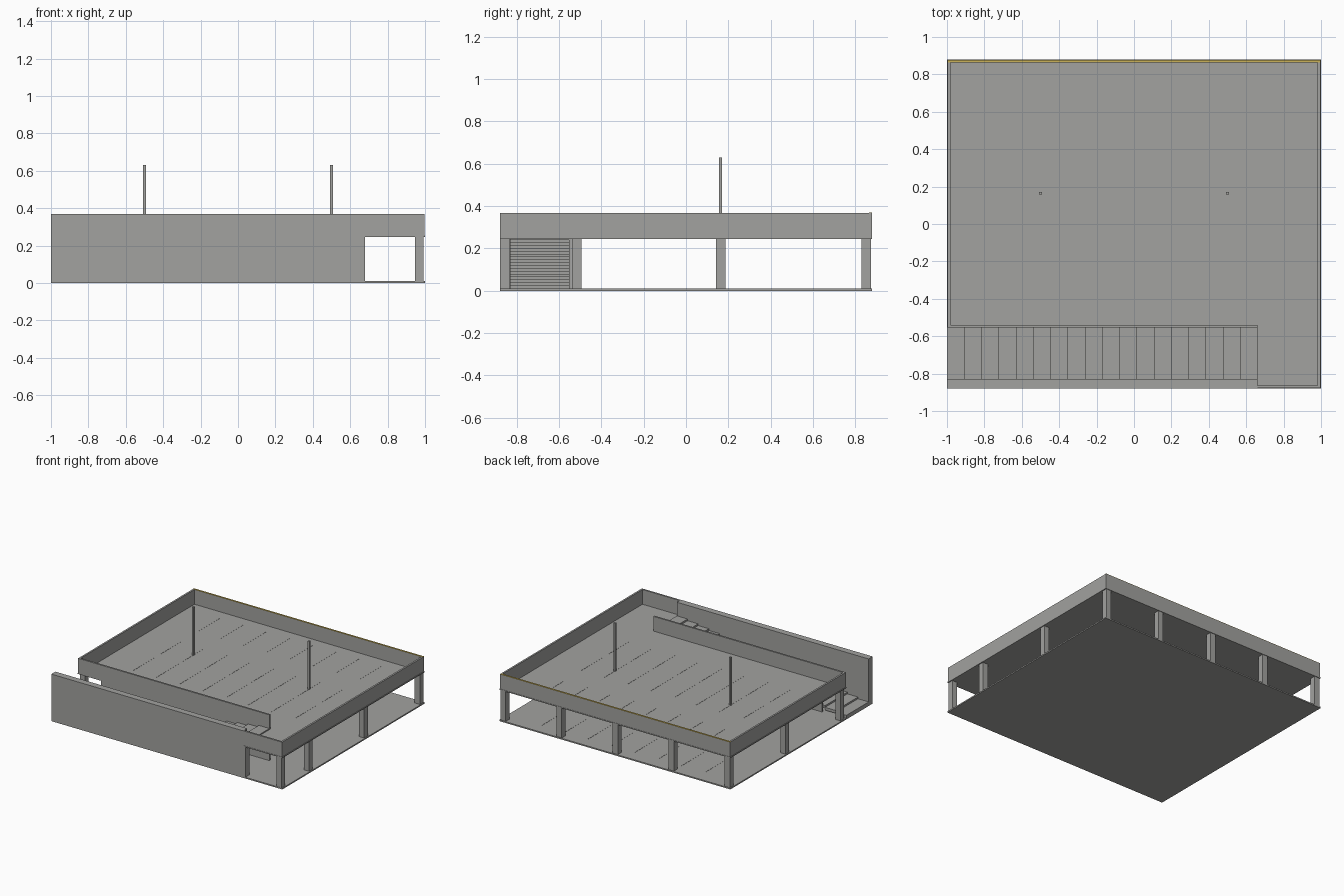
import bpy

cube = bpy.data.objects.get("Cube")
if cube:
    bpy.data.objects.remove(cube, do_unlink=True)


def make_material(name, color):
    mat = bpy.data.materials.new(name)
    mat.use_nodes = True
    mat.diffuse_color = (*color, 1)
    mat.node_tree.nodes["Principled BSDF"].inputs["Base Color"].default_value = (*color, 1)
    return mat


CONCRETE = make_material("concrete grey", (0.36, 0.36, 0.348))
YELLOW = make_material("dull yellow", (0.6, 0.45, 0.1))


def box(name, x, y, z, mat=CONCRETE):
    """Box spanning the (low, high) range on each axis."""
    verts = [(a, b, c) for a in x for b in y for c in z]
    faces = [(0, 1, 3, 2), (4, 6, 7, 5), (0, 4, 5, 1),
             (2, 3, 7, 6), (0, 2, 6, 4), (1, 5, 7, 3)]
    mesh = bpy.data.meshes.new(name)
    mesh.from_pydata(verts, [], faces)
    mesh.materials.append(mat)
    obj = bpy.data.objects.new(name, mesh)
    bpy.context.collection.objects.link(obj)
    return obj


# Main levels and plan limits
W, D = 1.0, 0.88
FLOOR, UNDER, DECK, TOP = 0.01, 0.245, 0.253, 0.368
RAMP_END, RAMP_FRONT, RAMP_BACK = 0.66, -0.83, -0.554
WALL = 0.014

# Ground slab and upper deck, which leaves the ramp well open
box("ground_slab", (-W, W), (-D, D), (0, FLOOR))
box("upper_deck", (-W, W), (RAMP_BACK, D), (UNDER, DECK))
box("ramp_landing", (RAMP_END, W), (-D, RAMP_BACK), (UNDER, DECK))

# Parapets around the deck, set slightly inside its lip
E, F = W - 0.004, D - 0.002
box("right_parapet", (E - WALL, E), (-F, F), (DECK, TOP))
box("left_parapet", (-E, -E + WALL), (RAMP_BACK, F), (DECK, TOP))
box("back_parapet", (-E, E), (F - WALL, F), (DECK, TOP - 0.002))
box("back_parapet_cap", (-E, E), (F - WALL, F), (TOP - 0.002, TOP + 0.001), YELLOW)
box("front_parapet", (RAMP_END, E - WALL), (-F, -F + WALL), (DECK, TOP))

# Walls on both sides of the ramp; the lower inner wall stops short of the entrance
INNER = (RAMP_BACK, RAMP_BACK + WALL)
box("front_ramp_wall", (-W, RAMP_END), (-D, RAMP_FRONT), (0, TOP))
box("front_wall_end", (RAMP_END, RAMP_END + 0.02), (-D, RAMP_FRONT), (0, UNDER))
box("inner_ramp_parapet", (-E + WALL, RAMP_END), INNER, (DECK, TOP))
box("inner_ramp_wall", (-0.8, RAMP_END), INNER, (FLOOR, UNDER))

# Ramp of overlapping planks rising towards the right
STEPS = 18
run = (RAMP_END + W) / STEPS
rise = (DECK - FLOOR) / STEPS
for i in range(STEPS):
    x, z = -W + i * run, FLOOR + i * rise
    box("ramp_plank", (x, x + run), (RAMP_FRONT, RAMP_BACK), (z, z + 0.022))

# Perimeter columns
C = 0.045


def column(name, x, y):
    box(name, (x - C / 2, x + C / 2), (y - C / 2, y + C / 2), (FLOOR, UNDER))


EDGE_X, BACK_Y = 0.97, 0.853
for y in (-0.516, 0.165):
    column("left_column", -EDGE_X, y)
    column("right_column", EDGE_X, y)
for i in range(5):
    column("back_column", EDGE_X * (i - 2) / 2, BACK_Y)
column("front_corner_column", EDGE_X, -0.856)

# Lamp posts on the deck
for x in (-0.5, 0.5):
    box("lamp_post", (x - 0.007, x + 0.007), (0.157, 0.171), (DECK, 0.63))

# Thin parking bay lines on both floors
for level in (FLOOR, DECK):
    for y in (-0.3, 0.02, 0.5):
        for i in range(8):
            x = -0.7 + i * 0.2
            box("bay_line", (x - 0.002, x + 0.002), (y, y + 0.28), (level, level + 0.001))
